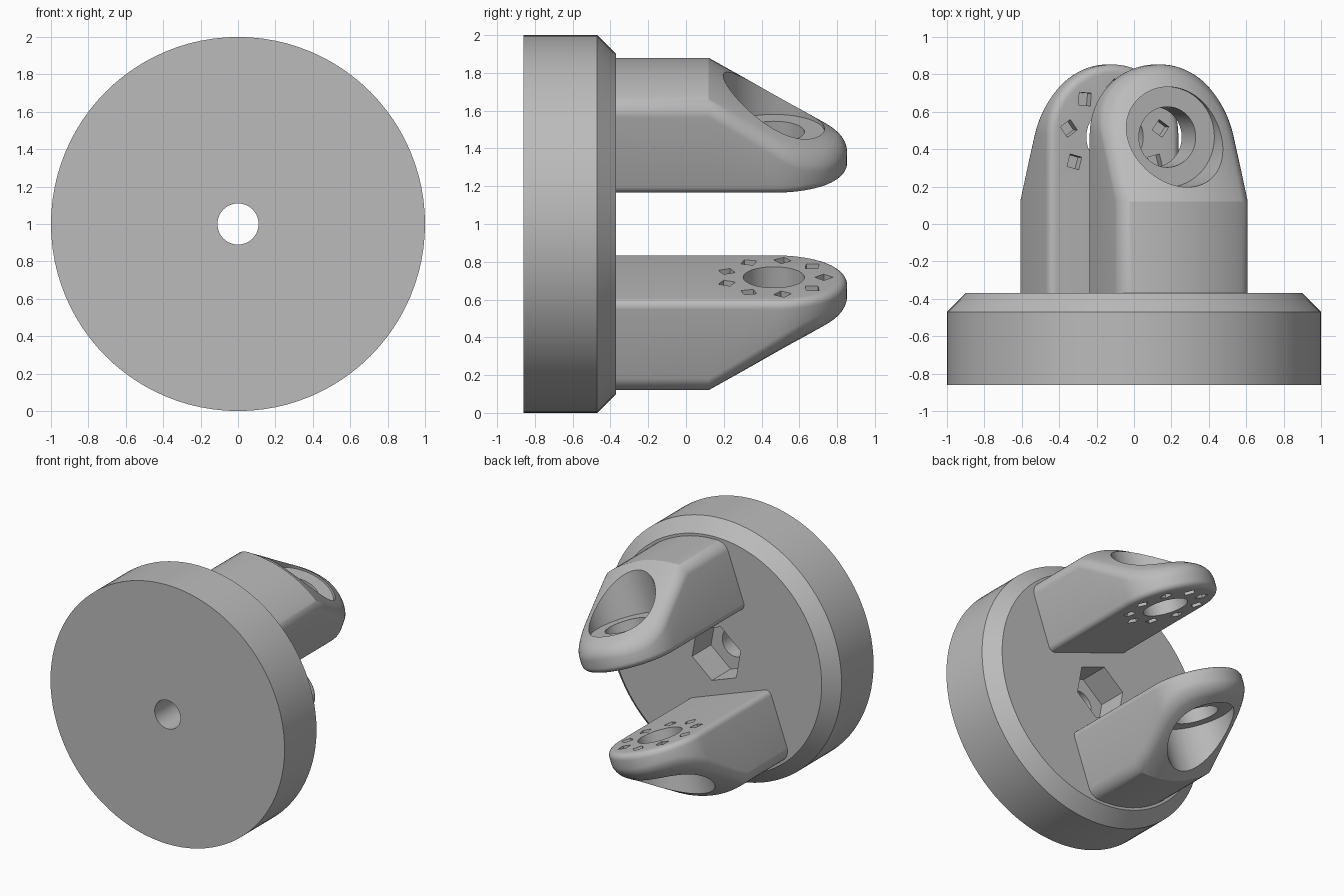
import bpy, bmesh, math
from mathutils import Matrix

cube = bpy.data.objects.get("Cube")
if cube:
    bpy.data.objects.remove(cube, do_unlink=True)

grey = bpy.data.materials.new("plain grey")
grey.use_nodes = True
grey.diffuse_color = (0.5, 0.5, 0.5, 1)
grey.node_tree.nodes["Principled BSDF"].inputs["Base Color"].default_value = (0.5, 0.5, 0.5, 1)

TILT = math.radians(20)      # roll of the prongs about the disc axis
HALF, TIP_Y = 0.375, 0.478   # prong half width and centre of its rounded end
INNER, OUTER = 0.30, 0.88    # inner face height and outer radius of the prongs
CREASE_Y, SLOPE = 0.12, 0.56 # where the outer surface starts to taper
BORE_Y = 0.465


def make_object(name, bm):
    bmesh.ops.recalc_face_normals(bm, faces=bm.faces[:])
    mesh = bpy.data.meshes.new(name)
    bm.to_mesh(mesh)
    bm.free()
    mesh.materials.append(grey)
    obj = bpy.data.objects.new(name, mesh)
    bpy.context.collection.objects.link(obj)
    return obj


def select_only(obj):
    bpy.ops.object.select_all(action='DESELECT')
    obj.select_set(True)
    bpy.context.view_layer.objects.active = obj


def cut(obj, radius, sides, depth, matrix):
    """Subtract a prism whose axis is the local z of the matrix."""
    bm = bmesh.new()
    bmesh.ops.create_cone(bm, cap_ends=True, segments=sides, radius1=radius,
                          radius2=radius, depth=depth, matrix=matrix)
    cutter = make_object("cutter", bm)
    cutter.hide_render = True
    mod = obj.modifiers.new("cut", 'BOOLEAN')
    mod.operation, mod.solver, mod.object = 'DIFFERENCE', 'EXACT', cutter
    select_only(obj)
    bpy.ops.object.modifier_apply(modifier=mod.name)
    bpy.data.objects.remove(cutter, do_unlink=True)


def upright(x, y, low, high, turn=0.0):
    return Matrix.Translation((x, y, (low + high) / 2)) @ Matrix.Rotation(turn, 4, 'Z')


def smooth(obj):
    select_only(obj)
    bpy.ops.object.shade_smooth_by_angle(angle=math.radians(25))


# Chamfered base disc, lathed around the y axis with a through hole
bm = bmesh.new()
profile = [(0.11, -0.86), (1, -0.86), (1, -0.47), (0.9, -0.37), (0.11, -0.37)]
ring = [bm.verts.new((r, y, 0)) for r, y in profile]
edges = [bm.edges.new((ring[i - 1], ring[i])) for i in range(len(ring))]
bmesh.ops.spin(bm, geom=ring + edges, cent=(0, 0, 0), axis=(0, 1, 0),
               angle=math.tau, steps=96, use_merge=True)
bmesh.ops.remove_doubles(bm, verts=bm.verts[:], dist=0.0001)
disc = make_object("base_disc", bm)

# Hexagonal nut pocket in the back of the disc, aligned with the prongs
axis_y = Matrix.Rotation(TILT, 4, 'Y') @ Matrix.Translation((0, -0.35, 0)) \
    @ Matrix.Rotation(math.pi / 2, 4, 'X') @ Matrix.Rotation(math.pi / 2, 4, 'Z')
cut(disc, 0.22, 6, 0.5, axis_y)
disc.location.z = 1
smooth(disc)


# Prong: U-shaped outline lofted over a filleted section
def height(x, y):
    r = OUTER - SLOPE * max(0, y - CREASE_Y)
    return math.sqrt(r * r - x * x)


# Outline as (centre y, normal x, normal y): straight side, round end, straight side
side = [-0.45, CREASE_Y, 0.24, 0.36]
arc = [math.pi * i / 40 for i in range(41)]
outline = [(y, 1, 0) for y in side]
outline += [(TIP_Y, math.cos(t), math.sin(t)) for t in arc]
outline += [(y, -1, 0) for y in reversed(side)]

# Section as (inset from outline, level rule): inner face, fillets, outer surface
STEPS, R_IN, R_OUT = 6, 0.045, 0.06
section = [(HALF, INNER, None)]
for i in range(STEPS + 1):
    t = math.pi / 2 * i / STEPS
    section.append((R_IN * (1 - math.sin(t)), INNER + R_IN * (1 - math.cos(t)), None))
for i in range(STEPS + 1):
    t = math.pi / 2 * i / STEPS
    section.append((R_OUT * (1 - math.cos(t)), None, R_OUT * (1 - math.sin(t))))
for i in range(1, 9):
    section.append((R_OUT + (HALF - R_OUT) * i / 8, None, 0))

bm = bmesh.new()
rows = []
for inset, level, drop in section:
    row = []
    for cy, nx, ny in outline:
        x, y = nx * (HALF - inset), cy + ny * (HALF - inset)
        z = level if level is not None else height(x, y) - drop
        row.append(bm.verts.new((x, y, z)))
    rows.append(row)
for a, b in zip(rows, rows[1:]):
    for i in range(len(outline) - 1):
        bm.faces.new((a[i], a[i + 1], b[i + 1], b[i]))
bmesh.ops.remove_doubles(bm, verts=bm.verts[:], dist=0.0001)
bmesh.ops.holes_fill(bm, edges=[e for e in bm.edges if e.is_boundary], sides=0)
prong = make_object("upper_prong", bm)

# Pin hole, outer counterbore and ring of square pits on the inner face
cut(prong, 0.268, 64, 0.68, upright(0, BORE_Y, 0.52, 1.2))
cut(prong, 0.162, 48, 0.5, upright(0, BORE_Y, 0.2, 0.7))
for i in range(9):
    t = math.pi / 2 + math.tau * i / 9
    x, y = 0.265 * math.cos(t), BORE_Y + 0.265 * math.sin(t)
    cut(prong, 0.048, 4, 0.12, upright(x, y, INNER - 0.06, INNER + 0.06, t))
smooth(prong)

# Opposite prong is the same part turned half way round the disc axis
lower = prong.copy()
lower.name = "lower_prong"
bpy.context.collection.objects.link(lower)
for obj, turn in ((prong, TILT), (lower, TILT + math.pi)):
    obj.rotation_euler = (0, turn, 0)
    obj.location = (0, 0, 1)
